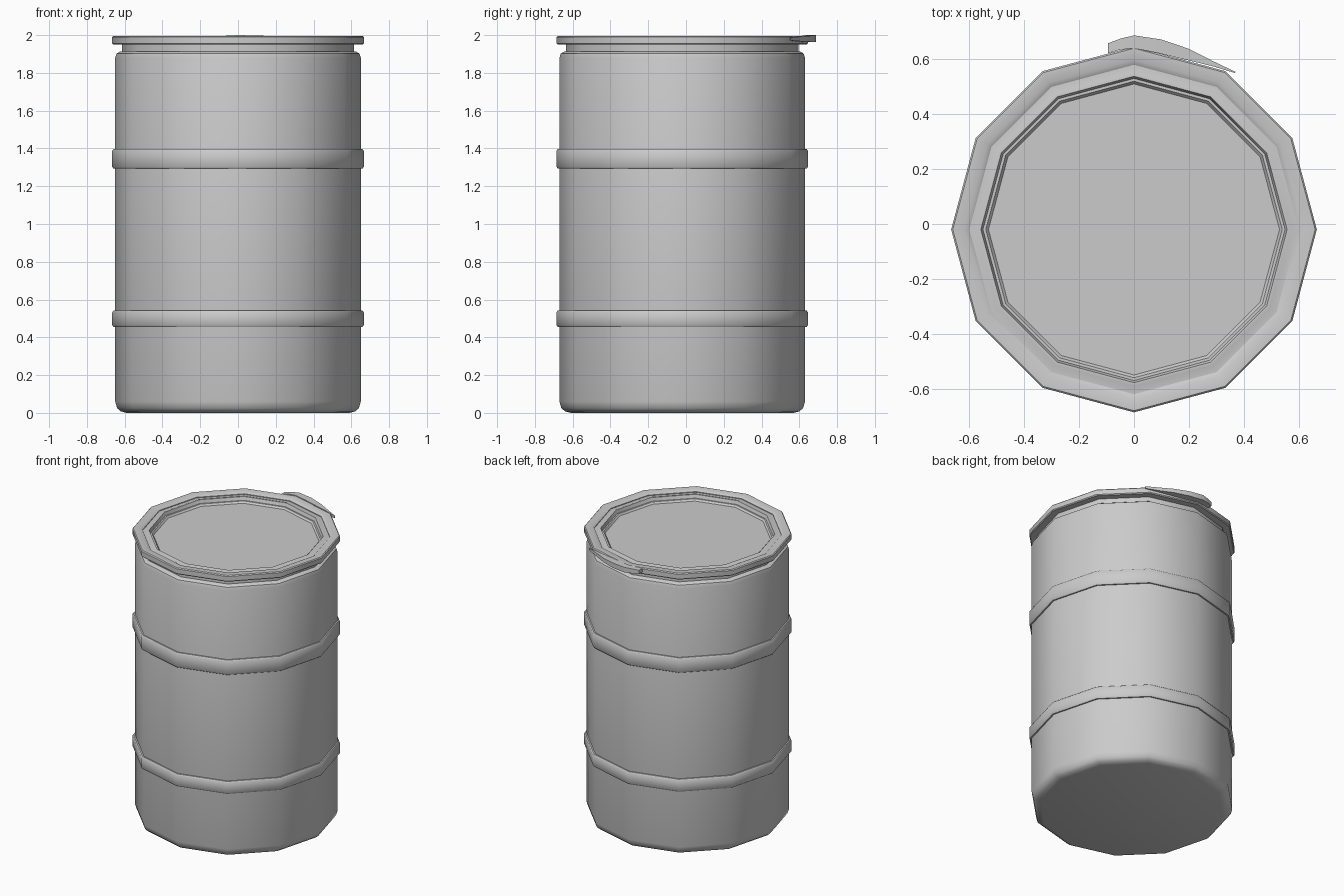
import bpy, bmesh, math

if "Cube" in bpy.data.objects:
    bpy.data.objects.remove(bpy.data.objects["Cube"])

SIDES = 12
CY = -0.02  # drum axis; the lever sticks out at the back


def finish(name, bm, angle=40):
    bmesh.ops.recalc_face_normals(bm, faces=bm.faces)
    me = bpy.data.meshes.new(name)
    bm.to_mesh(me)
    bm.free()
    ob = bpy.data.objects.new(name, me)
    bpy.context.collection.objects.link(ob)
    bpy.ops.object.select_all(action='DESELECT')
    bpy.context.view_layer.objects.active = ob
    ob.select_set(True)
    bpy.ops.object.shade_smooth_by_angle(angle=math.radians(angle))
    return ob


def lathe(name, profile, closed=False):
    """Twelve-sided turning of (radius, z) points; open ends get caps."""
    bm = bmesh.new()
    loops = []
    for r, z in profile:
        loops.append([bm.verts.new((r * math.cos(2 * math.pi * i / SIDES),
                                    r * math.sin(2 * math.pi * i / SIDES) + CY, z))
                      for i in range(SIDES)])
    pairs = list(zip(loops, loops[1:]))
    if closed:
        pairs.append((loops[-1], loops[0]))
    else:
        bm.faces.new(loops[0])
        bm.faces.new(loops[-1])
    for a, b in pairs:
        for i in range(SIDES):
            j = (i + 1) % SIDES
            bm.faces.new((a[i], a[j], b[j], b[i]))
    return finish(name, bm)


# Drum shell with rounded foot and shoulder, neck and recessed stepped lid
lathe("drum_body", [(0.59, 0.0), (0.62, 0.008), (0.64, 0.025), (0.65, 0.06),
                    (0.65, 1.88), (0.643, 1.902), (0.625, 1.913), (0.615, 1.913),
                    (0.615, 1.98), (0.585, 1.98), (0.57, 1.985), (0.558, 1.985),
                    (0.55, 1.962), (0.54, 1.962), (0.53, 1.95)])

# Clamp ring around the lid
lathe("lid_clamp_ring", [(0.612, 1.95), (0.66, 1.95), (0.666, 1.956), (0.666, 1.989),
                         (0.66, 1.995), (0.618, 1.995), (0.6, 1.985), (0.6, 1.97)],
      closed=True)

# Two stiffening hoops
for name, z0, z1 in (("lower_hoop", 0.455, 0.542), ("upper_hoop", 1.293, 1.397)):
    lathe(name, [(0.64, z0), (0.659, z0), (0.666, z0 + 0.01),
                 (0.666, z1 - 0.01), (0.659, z1), (0.64, z1)], closed=True)

# Clamp lever: tapered bar; stations are (outer xy, inner xy, bottom z, top z)
stations = [((-0.095, 0.658), (-0.095, 0.622), 1.968, 1.993),
            ((-0.05, 0.675), (-0.05, 0.635), 1.966, 1.998),
            ((0.0, 0.687), (0.0, 0.64), 1.964, 2.0),
            ((0.10, 0.672), (0.09, 0.622), 1.964, 1.998),
            ((0.20, 0.638), (0.19, 0.598), 1.966, 1.994),
            ((0.29, 0.592), (0.285, 0.575), 1.968, 1.991),
            ((0.37, 0.554), (0.368, 0.55), 1.972, 1.987)]
bm = bmesh.new()
rings = [[bm.verts.new((*o, z0)), ] + [bm.verts.new((*o, z1)),
          bm.verts.new((*i, z1)), bm.verts.new((*i, z0))]
         for o, i, z0, z1 in stations]
bm.faces.new(rings[0])
bm.faces.new(rings[-1])
for a, b in zip(rings, rings[1:]):
    for k in range(4):
        bm.faces.new((a[k], a[(k + 1) % 4], b[(k + 1) % 4], b[k]))
finish("clamp_lever", bm)
